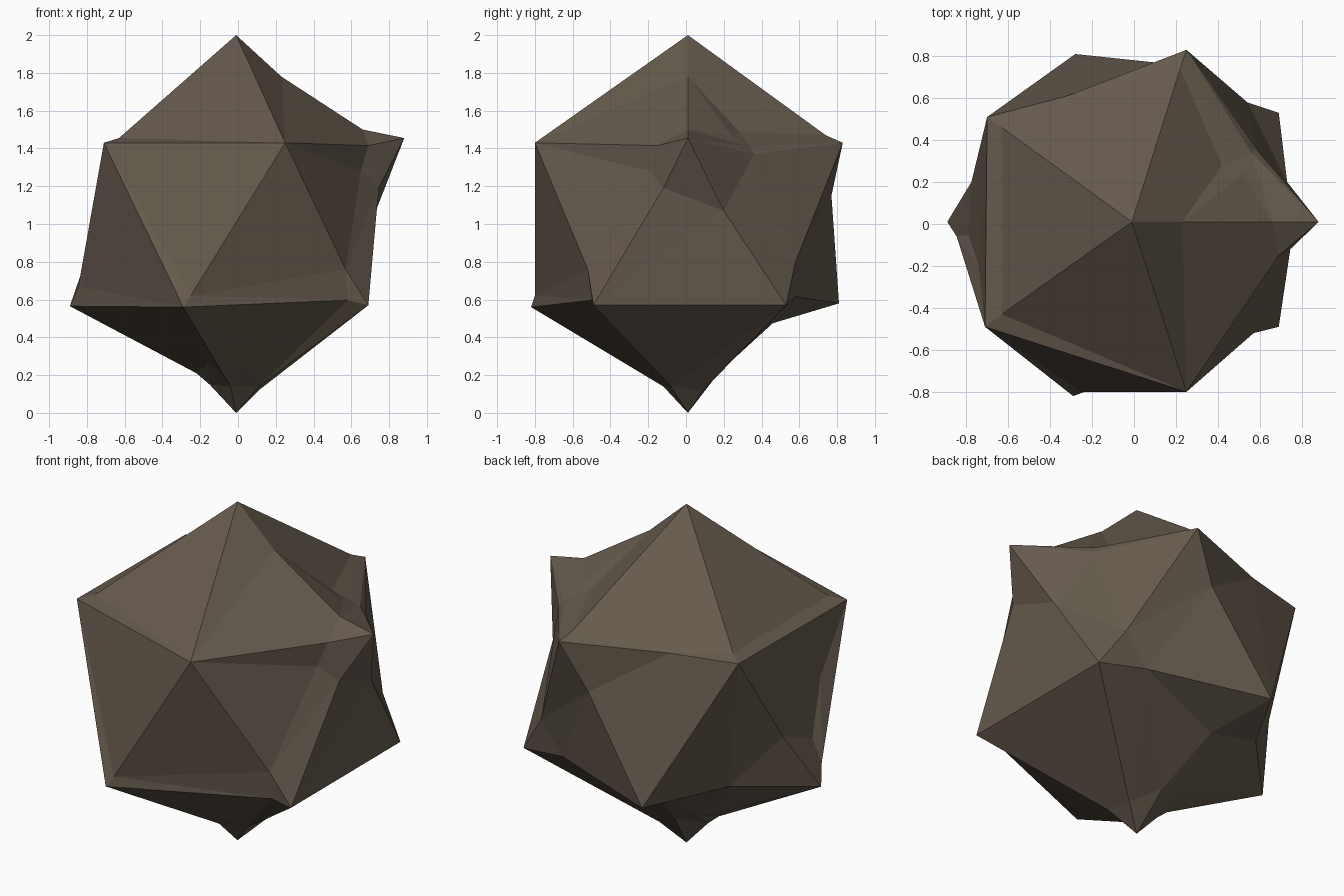
import bpy
from mathutils import Vector
from mathutils.geometry import delaunay_2d_cdt

if "Cube" in bpy.data.objects:
    bpy.data.objects.remove(bpy.data.objects["Cube"])

# Twelve outer corners: top, upper ring, lower ring, bottom
corners = {
    "T": (-.01, .01, 2), "B": (-.01, .01, 0),
    "U0": (.88, .01, 1.455), "U1": (.25, .83, 1.43), "U2": (-.70, .51, 1.43),
    "U3": (-.71, -.49, 1.43), "U4": (.25, -.80, 1.43),
    "L0": (.69, .53, .57), "L1": (-.28, .81, .58), "L2": (-.89, .01, .565),
    "L3": (-.29, -.82, .56), "L4": (.69, -.49, .57),
}

# Chipped points along the edges, listed from first corner to second
chips = {
    ("T", "U0"): [(.23, .01, 1.78), (.66, .01, 1.50)],
    ("T", "U1"): [(.22, .74, 1.47)],
    ("T", "U2"): [(-.63, .46, 1.455)],
    ("T", "U3"): [(-.63, -.43, 1.455)],
    ("U0", "U1"): [(.56, .34, 1.41)],
    ("U1", "U2"): [(-.32, .61, 1.43)],
    ("U4", "U0"): [(.69, -.15, 1.415)],
    ("U0", "L0"): [(.73, .20, 1.07)],
    ("U0", "L4"): [(.745, -.12, 1.19)],
    ("U1", "L0"): [(.54, .58, .80)],
    ("U1", "L1"): [(.10, .77, 1.15)],
    ("U2", "L2"): [(-.775, .20, .90)],
    ("U3", "L2"): [(-.845, -.06, .67)],
    ("U4", "L3"): [(-.25, -.80, .62)],
    ("U4", "L4"): [(.57, -.52, .76)],
    ("L0", "L1"): [(.40, .58, .615)],
    ("L1", "L2"): [(-.54, .37, .61)],
    ("L3", "L4"): [(.58, -.50, .597)],
    ("B", "L0"): [(.11, .09, .12)],
    ("B", "L1"): [(-.05, .18, .22), (-.15, .46, .475)],
    ("B", "L2"): [(-.15, .01, .15), (-.22, .01, .21)],
    ("B", "L3"): [(-.04, -.12, .14)],
    ("B", "L4"): [(.11, -.08, .14)],
}

# Hollows inside the sides
hollows = {
    ("T", "U0", "U1"): [(.42, .28, 1.49), (.52, .24, 1.47)],
    ("U0", "U1", "L0"): [(.58, .36, 1.37)],
    ("U4", "U0", "L4"): [(.65, -.19, 1.28), (.69, -.18, 1.20)],
    ("U2", "U3", "L2"): [(-.74, -.20, 1.10), (-.79, -.05, .80)],
    ("B", "L4", "L3"): [(.05, -.28, .28)],
    ("B", "L3", "L2"): [(-.15, -.22, .27)],
    ("B", "L2", "L1"): [(-.22, .17, .27)],
}

# The twenty triangular sides
sides = []
for i in range(5):
    j = (i + 1) % 5
    sides += [("T", f"U{i}", f"U{j}"), (f"U{i}", f"U{j}", f"L{i}"),
              (f"U{j}", f"L{i}", f"L{j}"), ("B", f"L{j}", f"L{i}")]

verts, faces, index = [], [], {}


def vert(p):
    if p not in index:
        index[p] = len(verts)
        verts.append(Vector(p))
    return index[p]


def edge_points(a, b):
    return chips.get((a, b)) or list(reversed(chips.get((b, a), [])))


# Fill each side from its chipped outline and hollows
for side in sides:
    outline = []
    for a, b in zip(side, side[1:] + side[:1]):
        outline += [corners[a]] + edge_points(a, b)
    inner = next((p for k, p in hollows.items() if set(k) == set(side)), [])
    ids = [vert(p) for p in outline + inner]
    a, b, c = (Vector(corners[k]) for k in side)
    normal = (b - a).cross(c - a).normalized()
    if normal.dot((a + b + c) / 3 - Vector((0, 0, 1))) < 0:
        normal.negate()
        outline_ids = list(range(len(outline)))[::-1]
    else:
        outline_ids = list(range(len(outline)))
    u = (b - a).normalized()
    v = normal.cross(u)
    flat = [Vector((verts[k].dot(u), verts[k].dot(v))) for k in ids]
    result = delaunay_2d_cdt(flat, [], [outline_ids], 1, 1e-5)
    for tri in result[2]:
        faces.append([ids[result[3][k][0]] for k in tri])

mesh = bpy.data.meshes.new("rock")
mesh.from_pydata(verts, [], faces)
mesh.validate()
mesh.update()
rock = bpy.data.objects.new("rock", mesh)
bpy.context.collection.objects.link(rock)

stone = bpy.data.materials.new("brown_stone")
stone.diffuse_color = (.13, .102, .074, 1)
stone.use_nodes = True
stone.node_tree.nodes["Principled BSDF"].inputs["Base Color"].default_value = stone.diffuse_color
mesh.materials.append(stone)
